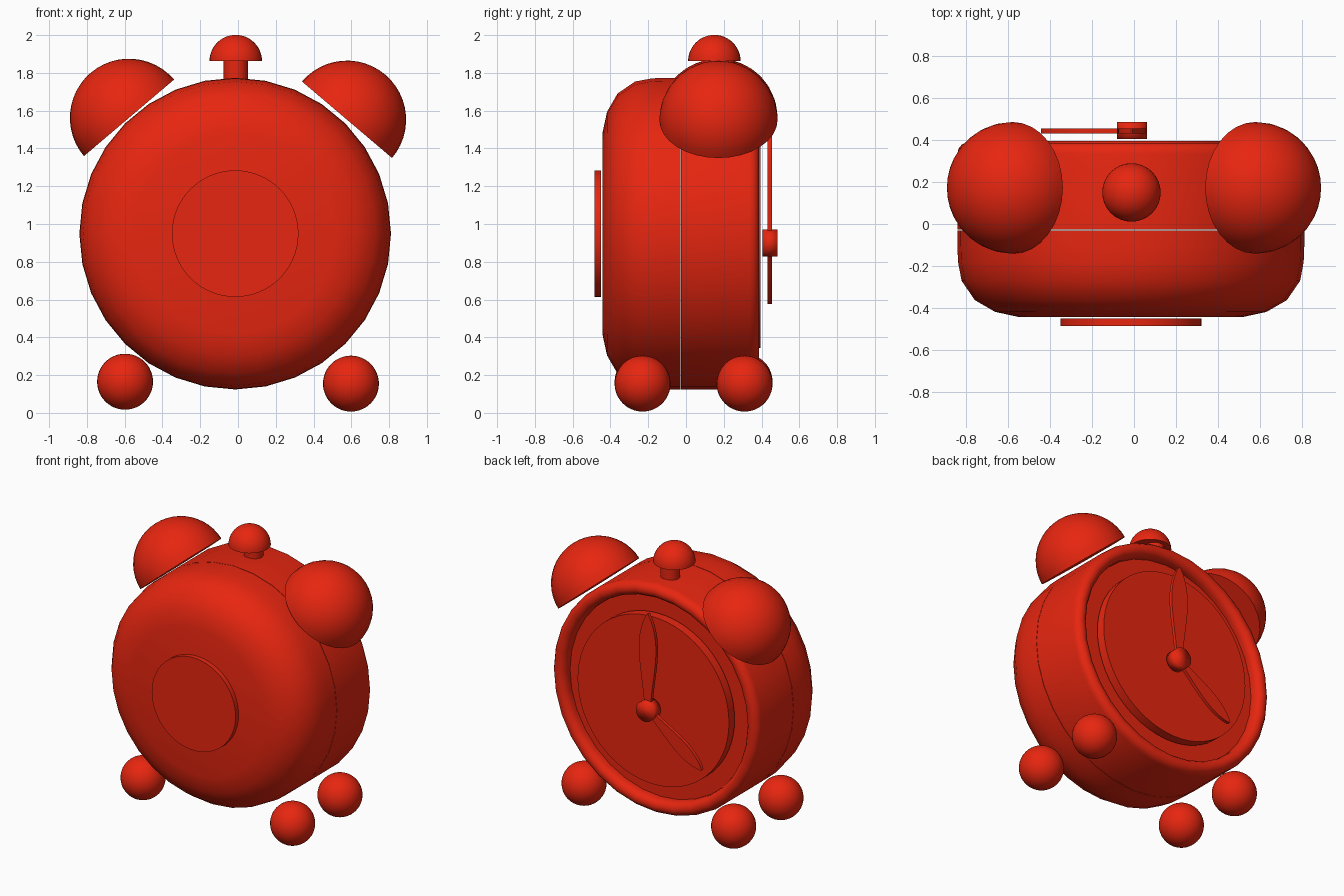
import bpy, bmesh, math
from mathutils import Matrix, Vector

cube = bpy.data.objects.get("Cube")
if cube:
    bpy.data.objects.remove(cube, do_unlink=True)

red = bpy.data.materials.new("red_enamel")
red.use_nodes = True
colour = (0.8, 0.019, 0.005, 1)
red.diffuse_color = colour
red.node_tree.nodes["Principled BSDF"].inputs["Base Color"].default_value = colour

CENTRE_X, CENTRE_Z = -0.015, 0.949
HUB = Vector((-0.01, 0.445, 0.9))


def finish(name, bm, smooth=35):
    """Turn a bmesh into a smooth shaded red object."""
    bmesh.ops.remove_doubles(bm, verts=bm.verts, dist=1e-5)
    bmesh.ops.recalc_face_normals(bm, faces=bm.faces)
    mesh = bpy.data.meshes.new(name)
    bm.to_mesh(mesh)
    bm.free()
    mesh.materials.append(red)
    obj = bpy.data.objects.new(name, mesh)
    bpy.context.collection.objects.link(obj)
    bpy.ops.object.select_all(action='DESELECT')
    obj.select_set(True)
    bpy.context.view_layer.objects.active = obj
    bpy.ops.object.shade_smooth_by_angle(angle=math.radians(smooth))
    return obj


def lathe(name, profile, steps=32):
    """Spin (radius, y) points about the clock's front-to-back axis."""
    bm = bmesh.new()
    verts = [bm.verts.new((0, y, r)) for r, y in profile]
    edges = [bm.edges.new(pair) for pair in zip(verts, verts[1:])]
    bmesh.ops.spin(bm, geom=verts + edges, cent=(0, 0, 0), axis=(0, 1, 0),
                   angle=math.tau, steps=steps, use_merge=True)
    bmesh.ops.translate(bm, verts=bm.verts, vec=(CENTRE_X, 0, CENTRE_Z))
    return finish(name, bm)


def cylinder(name, radius, depth, place, turn=Matrix(), smooth=35):
    bm = bmesh.new()
    bmesh.ops.create_cone(bm, cap_ends=True, segments=32, radius1=radius, radius2=radius,
                          depth=depth, matrix=Matrix.Translation(place) @ turn)
    return finish(name, bm, smooth)


def ball(name, radius, place, dome_axis=None):
    """Sphere, or a closed half sphere pointing along dome_axis."""
    bm = bmesh.new()
    bmesh.ops.create_uvsphere(bm, u_segments=32, v_segments=24, radius=radius)
    if dome_axis:
        cut = bmesh.ops.bisect_plane(bm, geom=bm.verts[:] + bm.edges[:] + bm.faces[:],
                                     plane_co=(0, 0, 0), plane_no=(0, 0, 1), clear_inner=True)
        rim = [e for e in cut["geom_cut"] if isinstance(e, bmesh.types.BMEdge)]
        bmesh.ops.contextual_create(bm, geom=rim)
        turn = Vector((0, 0, 1)).rotation_difference(Vector(dome_axis)).to_matrix()
        bmesh.ops.rotate(bm, verts=bm.verts, matrix=turn)
    bmesh.ops.translate(bm, verts=bm.verts, vec=place)
    return finish(name, bm)


def hand(name, tip_x, tip_z, width):
    """Leaf-shaped pointer, narrow at the hub and widest towards its tip."""
    along = Vector((tip_x, 0, tip_z)) - Vector((HUB.x, 0, HUB.z))
    across = Vector((along.z, 0, -along.x)).normalized()
    count = 16
    outline = []
    for i in range(count + 1):
        t = i / count
        swell = max(math.sin(math.pi * t ** 1.7), 0) ** 0.8
        outline.append((t, 0.004 + width * (0.15 * (1 - t) + 0.44 * swell)))
    loop = outline + [(t, -h) for t, h in reversed(outline)]
    bm = bmesh.new()
    face = bm.faces.new([bm.verts.new(HUB + along * t + across * h) for t, h in loop])
    top = bmesh.ops.extrude_face_region(bm, geom=[face])["geom"]
    moved = [v for v in top if isinstance(v, bmesh.types.BMVert)]
    bmesh.ops.translate(bm, verts=moved, vec=(0, 0.024, 0))
    bmesh.ops.translate(bm, verts=bm.verts, vec=(0, -0.014, 0))
    return finish(name, bm)


# Case: rounded shell on one side of a thin seam
RADIUS = 0.825
lathe("case_shell", [(0, -0.443), (0.53, -0.443), (0.645, -0.418), (0.742, -0.362),
                     (0.805, -0.27), (0.822, -0.18), (RADIUS, -0.1),
                     (RADIUS, -0.03), (0, -0.03)])

# Case: ring with a rolled lip and a shallow recess for the dial
lathe("case_ring", [(0, -0.027), (RADIUS, -0.027), (RADIUS, 0.335), (0.82, 0.358),
                    (0.805, 0.377), (0.785, 0.386), (0.765, 0.386), (0.745, 0.377),
                    (0.73, 0.358), (0.725, 0.335), (0.725, 0.31), (0, 0.31)])
lathe("dial", [(0, 0.33), (0.605, 0.33), (0.605, 0.395), (0, 0.395)], 64)
lathe("round_cover", [(0, -0.485), (0.335, -0.485), (0.335, -0.45), (0, -0.45)], 64)

# Hands and hub
hand("long_hand", HUB.x, 1.595, 0.13)
hand("short_hand", -0.44, 0.58, 0.1)
cylinder("hub", 0.072, 0.08, HUB, Matrix.Rotation(math.pi / 2, 4, 'X'), 180)

# Bells and feet on each side
for side, label in ((1, "left"), (-1, "right")):
    lift = 0 if side > 0 else 0.01
    ball(label + "_bell", 0.313, (side * 0.577, 0.172, 1.552 + lift), (side * 0.647, 0, 0.762))
    for y, end in ((-0.23, "front"), (0.31, "back")):
        ball(f"{label}_{end}_foot", 0.148, (side * 0.598, y, 0.155 + lift))

# Button on top
cylinder("button_stem", 0.064, 0.14, (-0.012, 0.195, 1.805))
ball("button_cap", 0.139, (-0.012, 0.15, 1.862), (0, 0, 1))
